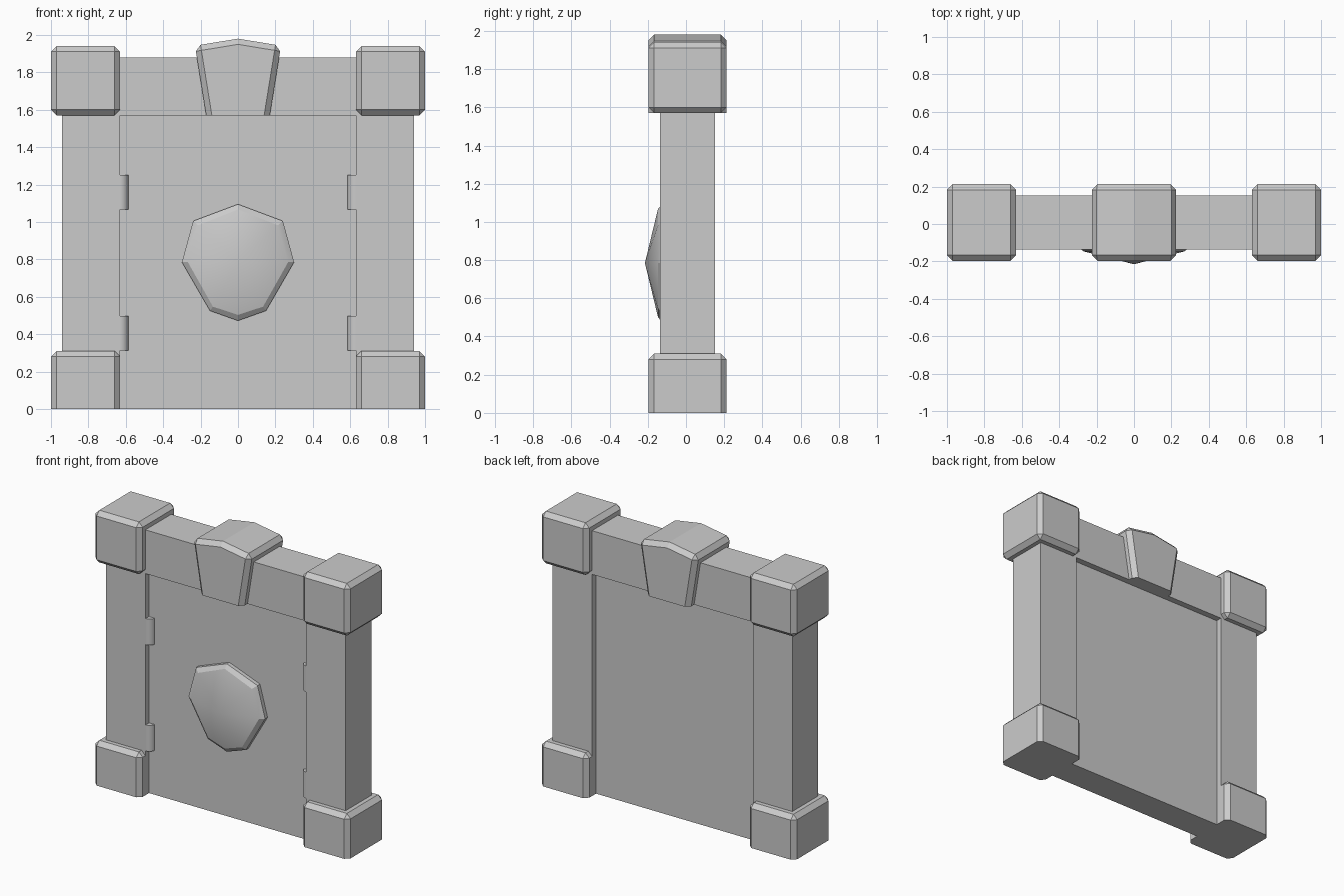
import bpy, bmesh
from mathutils import Vector

if "Cube" in bpy.data.objects:
    bpy.data.objects.remove(bpy.data.objects["Cube"])

Y0, Y1 = -0.137, 0.152      # frame depth
C0, C1 = -0.197, 0.213      # stone block depth


def finish(name, bm):
    bmesh.ops.recalc_face_normals(bm, faces=bm.faces)
    me = bpy.data.meshes.new(name)
    bm.to_mesh(me)
    bm.free()
    ob = bpy.data.objects.new(name, me)
    bpy.context.collection.objects.link(ob)
    return ob


def prism(name, profile, y0, y1, bevel=0.0, keep=lambda a, b: True):
    """Extrude an x/z profile along y and chamfer the edges accepted by keep."""
    bm = bmesh.new()
    face = bm.faces.new([bm.verts.new((x, y0, z)) for x, z in profile])
    ext = bmesh.ops.extrude_face_region(bm, geom=[face], use_keep_orig=True)
    moved = [g for g in ext["geom"] if isinstance(g, bmesh.types.BMVert)]
    bmesh.ops.translate(bm, verts=moved, vec=(0, y1 - y0, 0))
    bmesh.ops.recalc_face_normals(bm, faces=bm.faces)
    if bevel:
        edges = [e for e in bm.edges if keep(e.verts[0].co, e.verts[1].co)]
        bmesh.ops.bevel(bm, geom=edges, offset=bevel, segments=1,
                        profile=0.5, affect='EDGES')
    return finish(name, bm)


def box(name, x0, x1, y0, y1, z0, z1, **kw):
    return prism(name, [(x0, z0), (x1, z0), (x1, z1), (x0, z1)], y0, y1, **kw)


def smooth(ob, angle=0.52):
    bpy.ops.object.select_all(action='DESELECT')
    ob.select_set(True)
    bpy.context.view_layer.objects.active = ob
    bpy.ops.object.shade_smooth_by_angle(angle=angle)


# Door slab and lintel
box("door_slab", -0.64, 0.64, -0.097, 0.108, 0, 1.60)
box("lintel", -0.66, 0.66, Y0, Y1, 1.57, 1.88)

# Side posts with base and cap blocks, and the hinges
for side, s in (("left", -1), ("right", 1)):
    xa, xb = sorted((s * 0.63, s * 0.94))
    box(side + "_post", xa, xb, Y0, Y1, 0.0, 1.60)
    xa, xb = sorted((s * 0.63, s * 1.0))
    box(side + "_base_block", xa, xb, C0, C1, 0, 0.31, bevel=0.03,
        keep=lambda a, b: max(a.z, b.z) > 0.1)
    box(side + "_cap_block", xa, xb, C0, C1, 1.57, 1.94, bevel=0.03)
    for level, z in (("lower", 0.405), ("upper", 1.158)):
        bpy.ops.mesh.primitive_cylinder_add(vertices=16, radius=0.045, depth=0.185,
                                            location=(s * 0.63, -0.09, z))
        hinge = bpy.context.object
        hinge.name = f"{side}_{level}_hinge"
        smooth(hinge)

# Keystone: flat underside, unbroken top ridge
prism("keystone", [(-0.17, 1.57), (0.17, 1.57), (0.23, 1.942), (0, 1.98), (-0.23, 1.942)],
      C0, C1, bevel=0.03,
      keep=lambda a, b: max(a.z, b.z) > 1.6 and not (abs(a.x) < 0.01 and abs(b.x) < 0.01))

# Shield boss: side wall, chamfered rim and a shallow pointed face
outer = [(0, 1.095), (0.24, 1.005), (0.30, 0.785), (0.15, 0.525), (0, 0.472)]
inner = [(0, 1.067), (0.212, 0.982), (0.268, 0.785), (0.134, 0.547), (0, 0.503)]
bm = bmesh.new()
rings = []
for half, y in ((outer, -0.09), (outer, -0.125), (inner, -0.147)):
    loop = half + [(-x, z) for x, z in half[-2:0:-1]]
    rings.append([bm.verts.new((x, y, z)) for x, z in loop])
tip = bm.verts.new((0, -0.215, 0.785))
n = len(rings[0])
for i in range(n):
    j = (i + 1) % n
    for a, b in zip(rings, rings[1:]):
        bm.faces.new((a[i], a[j], b[j], b[i]))
    bm.faces.new((rings[-1][i], rings[-1][j], tip))
bm.faces.new(rings[0])
smooth(finish("shield_boss", bm), 0.35)
